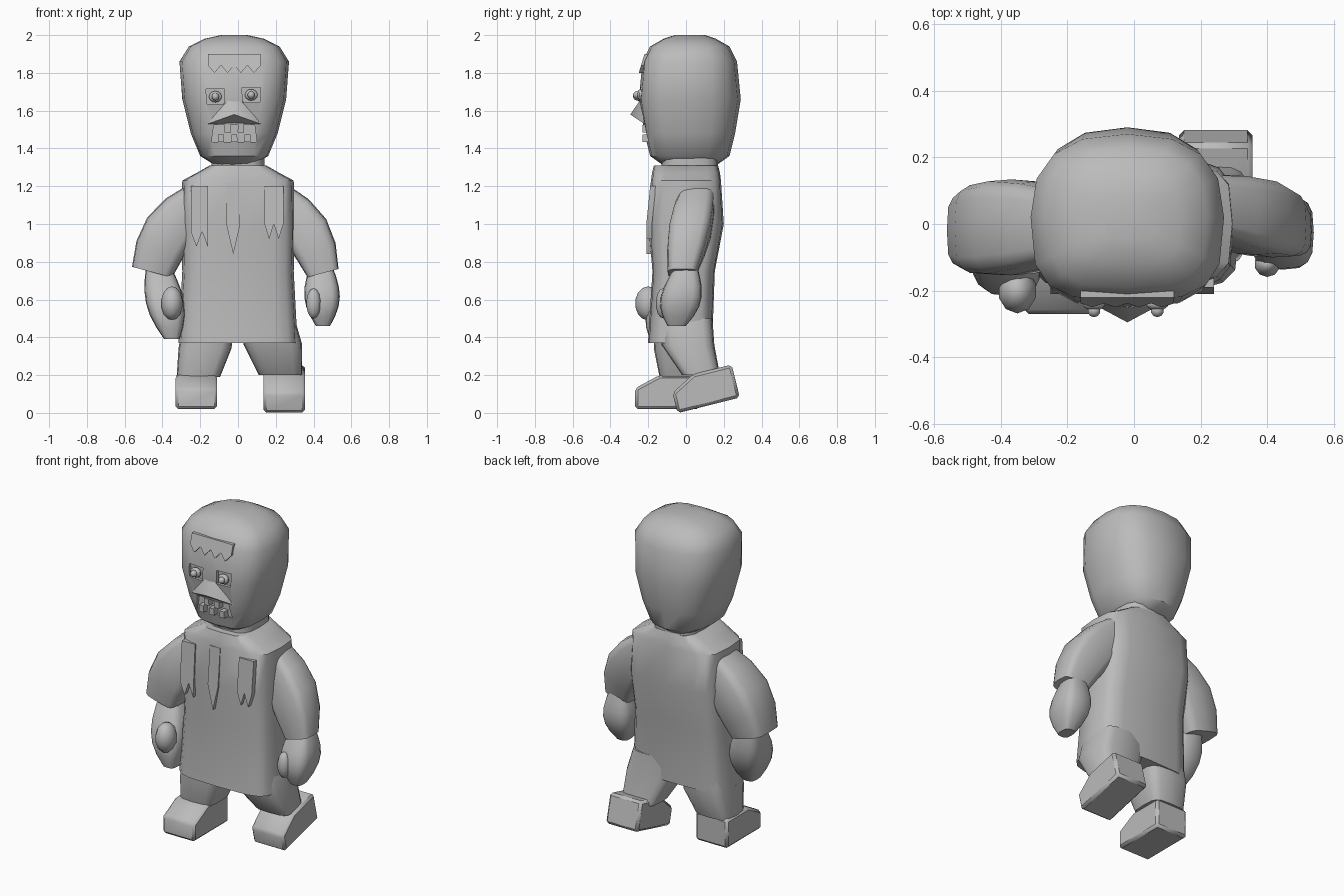
import bpy
import bmesh
from math import sin, cos, pi, radians, copysign
from mathutils import Matrix, Vector

if "Cube" in bpy.data.objects:
    bpy.data.objects.remove(bpy.data.objects["Cube"], do_unlink=True)

colour = (.5, .5, .5, 1)
grey = bpy.data.materials.new("plain grey")
grey.use_nodes = True
grey.diffuse_color = colour
grey.node_tree.nodes["Principled BSDF"].inputs["Base Color"].default_value = colour


def smooth(ob):
    bpy.ops.object.select_all(action='DESELECT')
    ob.select_set(True)
    bpy.context.view_layer.objects.active = ob
    bpy.ops.object.shade_smooth_by_angle(angle=radians(40))


def finish(name, bm):
    bmesh.ops.recalc_face_normals(bm, faces=bm.faces)
    mesh = bpy.data.meshes.new(name)
    bm.to_mesh(mesh)
    bm.free()
    mesh.materials.append(grey)
    ob = bpy.data.objects.new(name, mesh)
    bpy.context.collection.objects.link(ob)
    smooth(ob)
    return ob


def loft(name, rings, power=.6, back_power=None, sides=16):
    """Skin rounded-box rings: (centre, half width, half depth, tilt)."""
    bm = bmesh.new()
    loops = []
    for centre, wide, deep, tilt in rings:
        turn = Matrix.Rotation(radians(tilt), 3, 'Y')
        loop = []
        for i in range(sides):
            angle = 2 * pi * i / sides
            c, s = cos(angle), sin(angle)
            k = back_power if back_power and s > .01 else power
            point = Vector((copysign(abs(c) ** k, c) * wide,
                            copysign(abs(s) ** k, s) * deep, 0))
            loop.append(bm.verts.new(Vector(centre) + turn @ point))
        loops.append(loop)
    for low, high in zip(loops, loops[1:]):
        for i in range(sides):
            j = (i + 1) % sides
            bm.faces.new((low[i], low[j], high[j], high[i]))
    bm.faces.new(loops[0])
    bm.faces.new(loops[-1])
    return finish(name, bm)


def slab(name, points, push, bevel=0):
    """Extrude an outline of 3D points along a vector."""
    bm = bmesh.new()
    face = bm.faces.new([bm.verts.new(p) for p in points])
    made = bmesh.ops.extrude_face_region(bm, geom=[face])["geom"]
    moved = [v for v in made if isinstance(v, bmesh.types.BMVert)]
    bmesh.ops.translate(bm, vec=push, verts=moved)
    if bevel:
        bmesh.ops.bevel(bm, geom=bm.edges[:], offset=bevel, segments=1, affect='EDGES')
    return finish(name, bm)


def block(name, x, z, wide, high, front, back, taper=1):
    """A plate facing forward, its top narrowed by the taper."""
    corners = [(-wide, -high), (wide, -high), (wide * taper, high), (-wide * taper, high)]
    return slab(name, [(x + dx, front, z + dz) for dx, dz in corners], (0, back - front, 0))


def ball(name, place, scale):
    bm = bmesh.new()
    bmesh.ops.create_uvsphere(bm, u_segments=10, v_segments=7, radius=1)
    bmesh.ops.scale(bm, vec=scale, verts=bm.verts)
    bmesh.ops.translate(bm, vec=place, verts=bm.verts)
    return finish(name, bm)


def carve(target, cutter):
    mod = target.modifiers.new("carve", 'BOOLEAN')
    mod.operation, mod.solver, mod.object = 'DIFFERENCE', 'EXACT', cutter
    bpy.context.view_layer.objects.active = target
    bpy.ops.object.modifier_apply(modifier=mod.name)
    bpy.data.objects.remove(cutter, do_unlink=True)


def ragged(name, left, right, top, bottom, tear, points, front):
    """A thin cloth or hair plate with a zigzag lower edge; front(z) gives its y."""
    outline = [(right, top), (left, top)]
    for i in range(points):
        x = left + (right - left) * i / (points - 1)
        outline.append((x, bottom + tear * (i % 2 == 0)))
    slab(name, [(x, front(z), z) for x, z in outline], (0, .03, 0))


def sleeve(name, side, shoulder, cuff, cuff_size, depth):
    """Sleeve bulging outwards between shoulder and cuff."""
    rings = []
    for i in range(5):
        t = i / 4
        bulge = sin(pi * t) * .04
        centre = Vector(shoulder).lerp(Vector(cuff), t) + Vector((side * bulge, 0, bulge / 2))
        size = .1 + (cuff_size - .1) * t + bulge * .8
        rings.append((centre, size, size * depth, -side * (55 - 40 * t)))
    loft(name, rings, .5)


def fist(name, wrist, tip, size):
    """Forearm swelling into a closed hand, tapered at the knuckles."""
    rings = []
    for i in range(7):
        t = i / 6
        wide = size * (.75 + .4 * sin(pi * t)) * (1 - .4 * t ** 5)
        rings.append((Vector(wrist).lerp(Vector(tip), t), wide, wide * (1 + .3 * t), 0))
    loft(name, rings, .6)


def shoe(name, x, y, z, pitch):
    """Wedge shoe profile pitched about its sole."""
    profile = [(-.17, 0), (-.17, .11), (-.04, .18), (.17, .18), (.17, 0)]
    turn = Matrix.Rotation(radians(pitch), 3, 'X')
    place = Vector((x - .11, y, z))
    slab(name, [place + turn @ Vector((0, *p)) for p in profile], (.22, 0, 0), .015)


# Head and neck, rounder behind than in front
skull = [(1.31, .1, .14), (1.36, .18, .21), (1.48, .23, .24), (1.66, .275, .27),
         (1.86, .29, .25), (1.94, .24, .21), (1.98, .16, .14), (2, .07, .08)]
head = loft("head", [((-.02, .02, z), wide, deep, 0) for z, wide, deep in skull], .6, .8)
loft("neck", [((0, .02, z), .14, .15, 0) for z in (1.25, 1.37)])

# Mouth and eye sockets are carved, then teeth and eyes are set in
carve(head, block("mouth_cutter", -.02, 1.48, .12, .045, -.4, -.19, .9))
for name, x in (("right", -.12), ("left", .07)):
    z = 1.68 + x / 20
    carve(head, block("socket_cutter", x, z, .045, .04, -.4, -.22, 1.1))
    ball(name + "_eye", (x, -.24, z), (.035, .02, .03))
    ball(name + "_pupil", (x, -.26, z), (.02, .02, .02))
smooth(head)
for i in range(5):
    upper = i % 2
    block(f"tooth_{i + 1}", -.09 + i * .035, 1.455 + upper * .05, .017, .02, -.23, -.18, .9)

# Broad low nose and lip
bm = bmesh.new()
base = [bm.verts.new((x - .02, y, z)) for x, y, z in (
    (-.14, -.22, 1.53), (.14, -.22, 1.53), (.04, -.24, 1.66), (-.04, -.24, 1.66))]
tip = bm.verts.new((-.02, -.295, 1.58))
for i in range(4):
    bm.faces.new((base[i], base[(i + 1) % 4], tip))
finish("nose", bm)

# Ragged fringe lying on the brow
ragged("fringe", -.16, .12, 1.9, 1.8, .04, 9, lambda z: -.25 + max(0, z - 1.8) * .3)

# Coat with torn lapels and a tie
body = [(.37, .315, .17), (.75, .295, .165), (1, .3, .2), (1.23, .295, .185), (1.27, .22, .18), (1.31, .15, .17)]
loft("coat", [((0, min(0, z - 1) / 20, z), wide, deep, 0) for z, wide, deep in body], .48)


def chest(z):
    return -.21 + max(0, z - 1) / 10


ragged("right_lapel", -.25, -.16, 1.2, .88, .08, 4, chest)
ragged("left_lapel", .14, .24, 1.2, .92, .08, 5, chest)
ragged("tie", -.06, .01, 1.22, .84, .15, 3, chest)

# Trouser legs and shoes in mid-stride
loft("right_leg", [((-.15, -.02, .5), .14, .14, 0), ((-.175, -.02, .34), .14, .15, 0),
                   ((-.21, -.03, .19), .115, .11, 0)], .5)
loft("left_leg", [((.155, 0, .5), .145, .14, 0), ((.185, .01, .36), .155, .14, 0),
                  ((.225, .08, .2), .115, .1, 0)], .5)
shoe("right_shoe", -.22, -.1, .02, 0)
shoe("left_shoe", .245, .12, .04, 14)

# Arms: flared sleeves over fists
sleeve("right_sleeve", -1, (-.2, 0, 1.13), (-.455, -.02, .745), .11, 1.05)
sleeve("left_sleeve", 1, (.2, .06, 1.13), (.45, -.02, .74), .085, .9)
fist("right_hand", (-.42, -.03, .77), (-.35, -.14, .39), .09)
fist("left_hand", (.44, 0, .77), (.45, -.05, .46), .083)
ball("right_thumb", (-.35, -.2, .58), (.06, .07, .09))
ball("left_thumb", (.4, -.12, .58), (.04, .04, .08))
